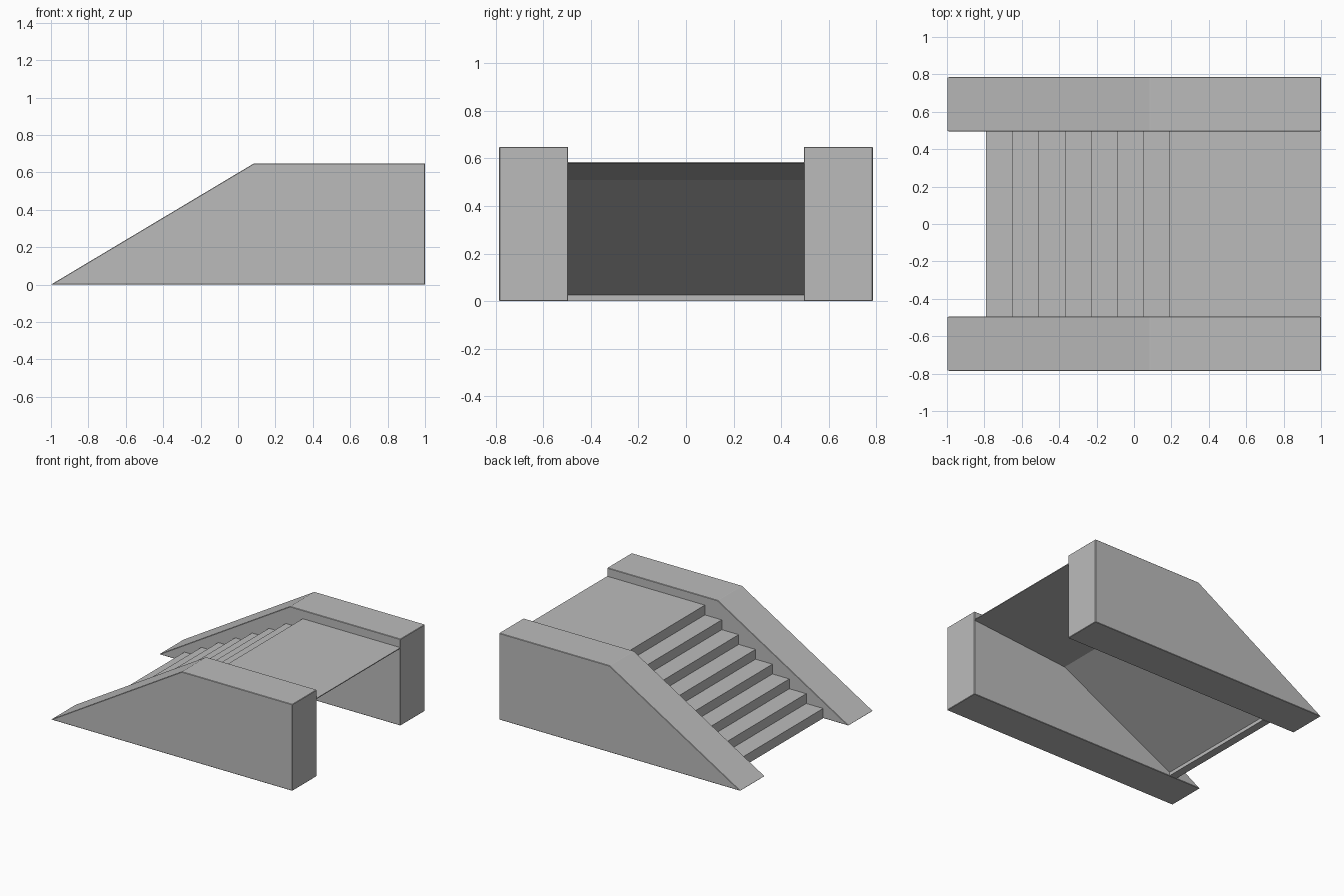
import bpy, bmesh

cube = bpy.data.objects.get("Cube")
if cube:
    bpy.data.objects.remove(cube, do_unlink=True)

stone = bpy.data.materials.new("grey stone")
stone.use_nodes = True
GREY = (0.5, 0.5, 0.5, 1)
stone.diffuse_color = GREY
stone.node_tree.nodes["Principled BSDF"].inputs["Base Color"].default_value = GREY


def extrude_profile(name, profile, y0, y1, bevel=0):
    """Extrude an (x, z) outline along y into a solid object."""
    bm = bmesh.new()
    face = bm.faces.new([bm.verts.new((x, y0, z)) for x, z in profile])
    result = bmesh.ops.extrude_face_region(bm, geom=[face])
    moved = [v for v in result["geom"] if isinstance(v, bmesh.types.BMVert)]
    bmesh.ops.translate(bm, verts=moved, vec=(0, y1 - y0, 0))
    bmesh.ops.recalc_face_normals(bm, faces=bm.faces)
    mesh = bpy.data.meshes.new(name)
    bm.to_mesh(mesh)
    bm.free()
    mesh.materials.append(stone)
    obj = bpy.data.objects.new(name, mesh)
    bpy.context.collection.objects.link(obj)
    if bevel:
        mod = obj.modifiers.new("soft edges", "BEVEL")
        mod.width = bevel
        mod.segments = 1
    return obj


INNER, OUTER = 0.495, 0.785

# Solid side walls with a sloping front and level top
wall = [(-1, 0), (0.085, 0.648), (1, 0.648), (1, 0)]
extrude_profile("right_side_wall", wall, -OUTER, -INNER, 0.003)
extrude_profile("left_side_wall", wall, INNER, OUTER, 0.003)

# Steps and landing in one slab, hollow underneath
STEPS, START, TREAD, TOP = 8, -0.79, 0.14, 0.585
RISE = TOP / STEPS
stairs = []
for i in range(STEPS):
    x = START + i * TREAD
    stairs += [(x, i * RISE), (x, (i + 1) * RISE)]

# Tapered landing, then the sloping underside down to the foot
landing_x = START + (STEPS - 1) * TREAD
stairs += [(1, TOP), (1, TOP - 0.006), (landing_x + 0.01, TOP - RISE - 0.004),
           (START + 0.06, 0.026), (START + 0.06, 0)]
extrude_profile("stairs_and_landing", stairs, -INNER, INNER)
